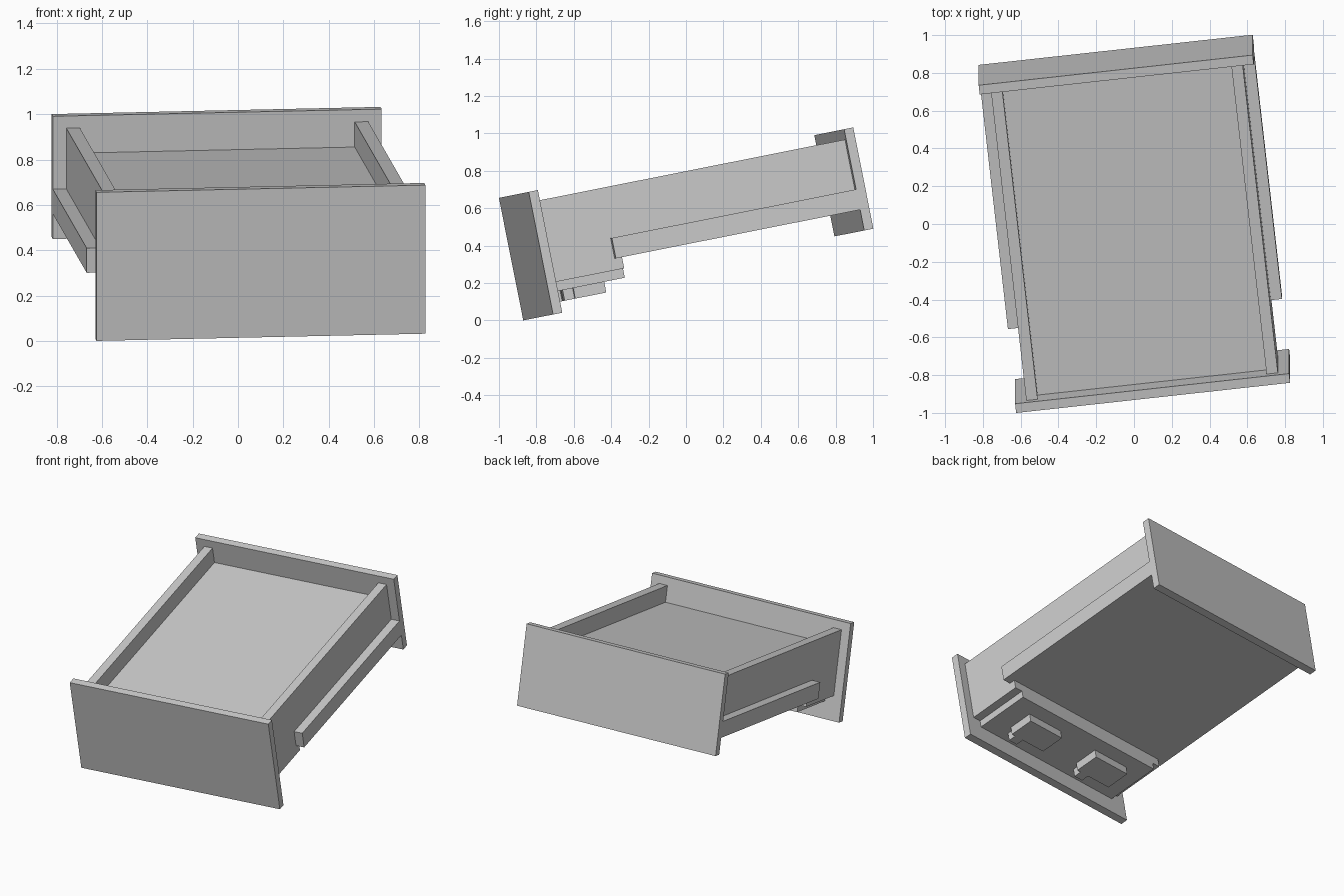
import bpy, bmesh
from math import radians
from mathutils import Matrix, Vector

if "Cube" in bpy.data.objects:
    bpy.data.objects.remove(bpy.data.objects["Cube"])

# Drawer is built square in its own frame (corner at origin), then tilted into place
PLACE = (Matrix.Translation((-0.624, -0.87, 0.0))
         @ Matrix.Rotation(radians(11.25), 4, 'X')
         @ Matrix.Rotation(radians(6.4), 4, 'Z'))
W = 1.46                      # overall width
FRONT, BACK = 0.05, 1.73      # inner faces of the end panels
STEP = 0.43                   # where the deeper front underside ends


def prism(name, axis, a, b, profile):
    """Extrude a 2D profile along x (points y,z) or z (points x,y)."""
    bm = bmesh.new()
    if axis == 'x':
        pts, d = [(a, u, v) for u, v in profile], Vector((b - a, 0, 0))
    else:
        pts, d = [(u, v, a) for u, v in profile], Vector((0, 0, b - a))
    face = bm.faces.new([bm.verts.new(p) for p in pts])
    ext = bmesh.ops.extrude_face_region(bm, geom=[face])
    bmesh.ops.translate(bm, vec=d, verts=[g for g in ext["geom"] if isinstance(g, bmesh.types.BMVert)])
    bmesh.ops.recalc_face_normals(bm, faces=bm.faces)
    mesh = bpy.data.meshes.new(name)
    bm.to_mesh(mesh)
    bm.free()
    ob = bpy.data.objects.new(name, mesh)
    ob.matrix_world = PLACE
    bpy.context.collection.objects.link(ob)
    return ob


def box(name, x, y, z):
    return prism(name, 'x', x[0], x[1], [(y[0], z[0]), (y[1], z[0]), (y[1], z[1]), (y[0], z[1])])


def stepped(low, top):
    return [(FRONT, low), (STEP, low), (STEP, 0.229), (BACK, 0.229), (BACK, top), (FRONT, top)]


# End panels
box("front_panel", (0, W), (0, FRONT), (0, 0.668))
box("back_panel", (0, W), (BACK, 1.78), (0.116, 0.668))

# Thick floor with a deeper step at the front
prism("floor", 'x', 0.12, W - 0.12, stepped(0.118, 0.50))

# Side walls and outer runner rails
for side, wall, rail in (("left", (0.06, 0.12), (0, 0.06)),
                         ("right", (W - 0.12, W - 0.06), (W - 0.06, W))):
    prism(side + "_wall", 'x', wall[0], wall[1], stepped(0.168, 0.613))
    box(side + "_rail", rail, (0.39, BACK), (0.229, 0.34))

# Catches under the front step, each with a small forward tongue
for side, x in (("left", 0.28), ("right", 0.89)):
    prism(side + "_catch", 'z', 0.06, 0.118,
          [(x, 0.165), (x + 0.19, 0.165), (x + 0.19, 0.11), (x + 0.26, 0.11),
           (x + 0.26, 0.165), (x + 0.29, 0.165), (x + 0.29, 0.335), (x, 0.335)])
